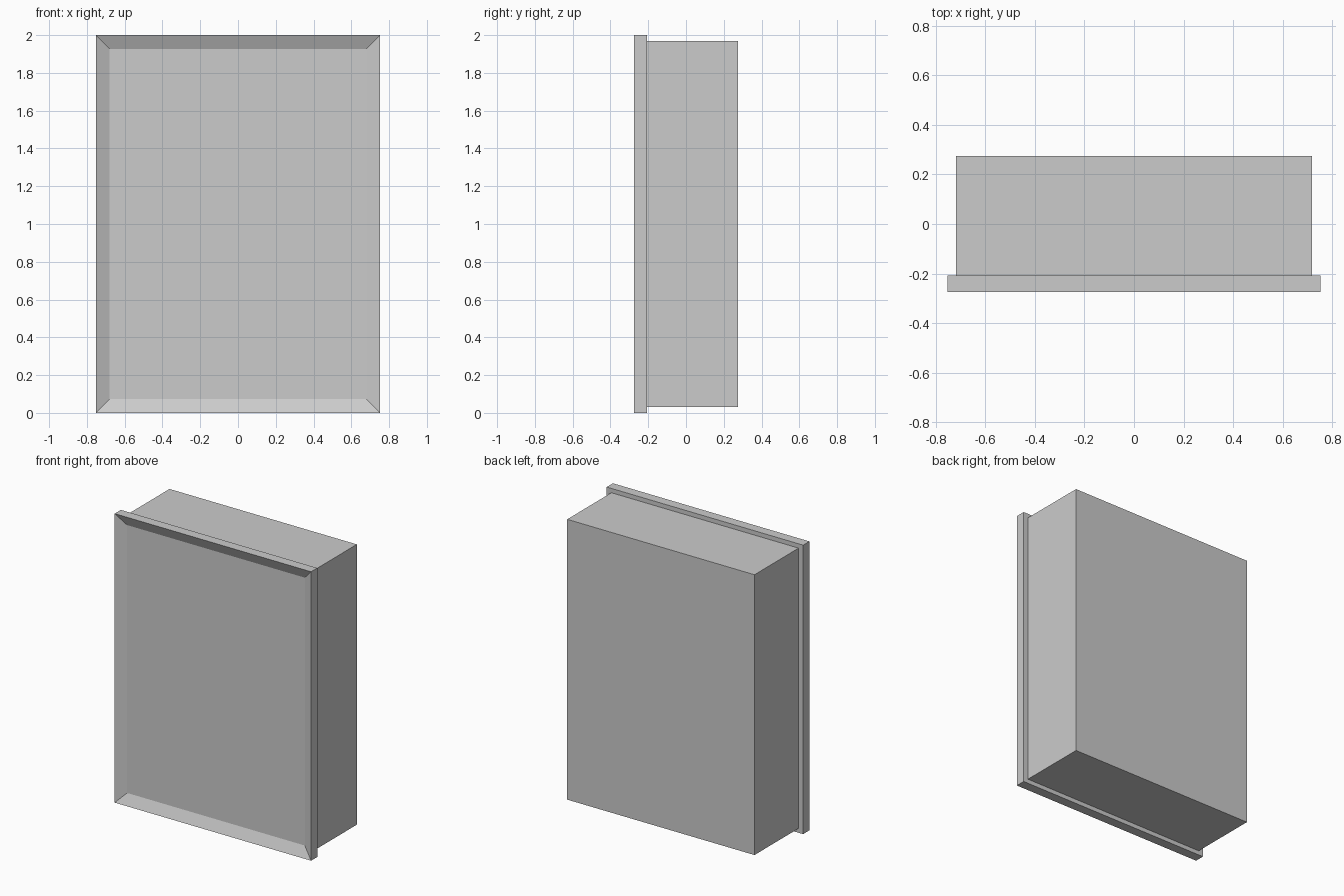
import bpy, bmesh

if "Cube" in bpy.data.objects:
    bpy.data.objects.remove(bpy.data.objects["Cube"])


def loft(name, rings, cap_front=False, cap_back=False):
    """Skin rectangular rings (half_width, half_height, y), ordered front to back."""
    bm = bmesh.new()
    loops = []
    for hw, hh, y in rings:
        loops.append([bm.verts.new((sx * hw, y, 1 + sz * hh))
                      for sx, sz in ((-1, -1), (1, -1), (1, 1), (-1, 1))])
    for a, b in zip(loops, loops[1:]):
        for k in range(4):
            n = (k + 1) % 4
            bm.faces.new((a[k], b[k], b[n], a[n]))
    if cap_front:
        bm.faces.new(loops[0])
    if cap_back:
        bm.faces.new(loops[-1][::-1])
    mesh = bpy.data.meshes.new(name)
    bm.to_mesh(mesh)
    bm.free()
    obj = bpy.data.objects.new(name, mesh)
    bpy.context.collection.objects.link(obj)
    return obj


FRONT, FRAME_BACK, BACK = -0.275, -0.207, 0.275
PANEL_Y = -0.241

# Recessed front panel
loft("front_panel", [(0.68, 0.927, PANEL_Y)], cap_front=True)

# Mitred frame: sloped inner face, outer edge, rear lip
loft("bevelled_frame", [(0.68, 0.927, PANEL_Y), (0.752, 1.0, FRONT),
                        (0.752, 1.0, FRAME_BACK), (0.717, 0.97, FRAME_BACK)])

# Box body behind the frame
loft("box_body", [(0.717, 0.97, FRAME_BACK), (0.717, 0.97, BACK)], cap_back=True)
